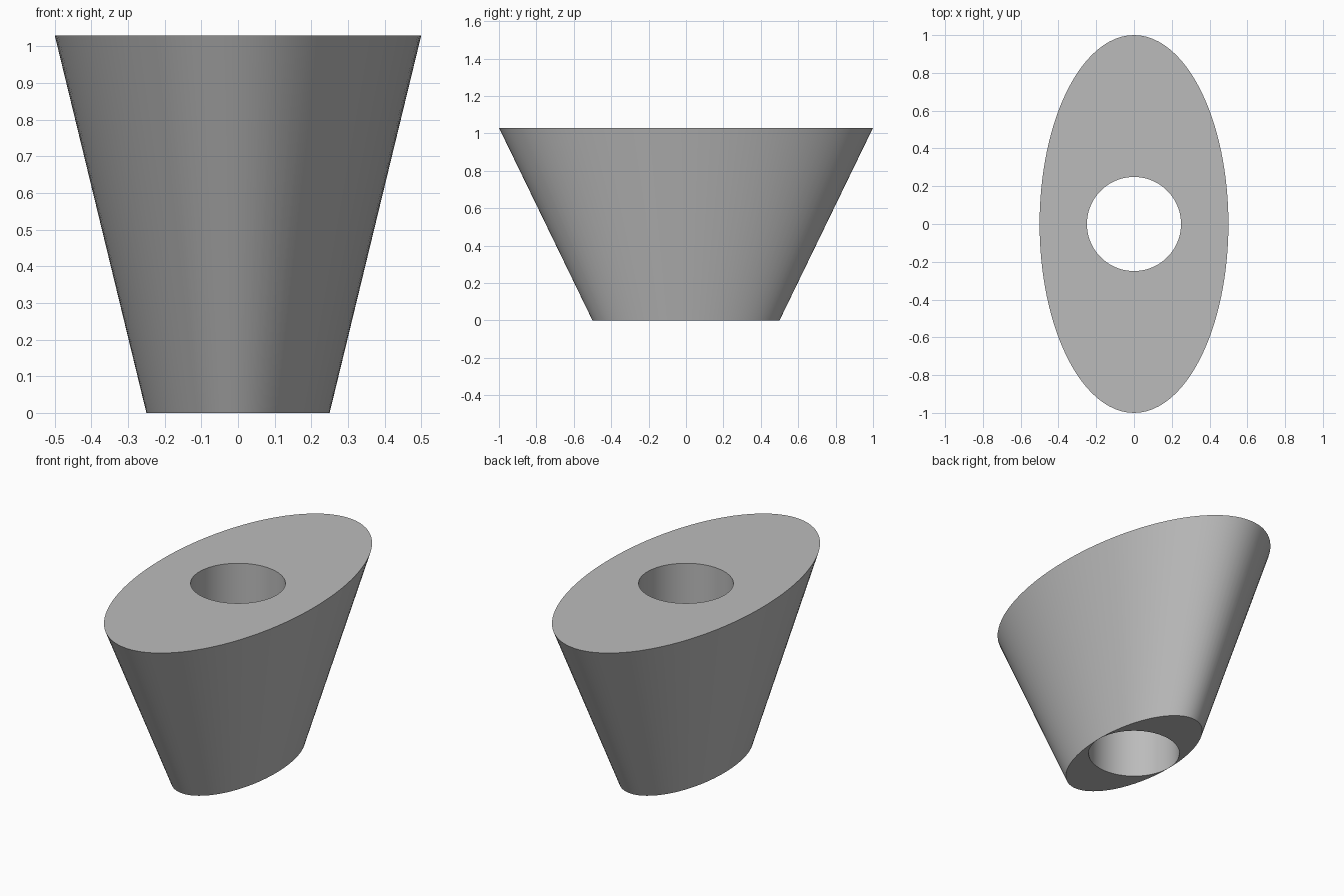
import bpy, bmesh
from math import cos, sin, pi, radians

cube = bpy.data.objects.get("Cube")
if cube:
    bpy.data.objects.remove(cube, do_unlink=True)

SEGMENTS = 96
HEIGHT = 1.03
BORE = 0.249

# Plain grey material
grey = bpy.data.materials.new("grey")
grey.use_nodes = True
colour = (0.5, 0.5, 0.5, 1)
grey.diffuse_color = colour
grey.node_tree.nodes["Principled BSDF"].inputs["Base Color"].default_value = colour

bm = bmesh.new()


def ring(rx, ry, z):
    angles = [2 * pi * i / SEGMENTS for i in range(SEGMENTS)]
    return [bm.verts.new((rx * cos(a), ry * sin(a), z)) for a in angles]


# Tapered elliptical wall, flat rims and straight round bore
rings = [
    ring(0.25, 0.5, 0),
    ring(0.5, 1, HEIGHT),
    ring(BORE, BORE, HEIGHT),
    ring(BORE, BORE, 0),
]
for k, lower in enumerate(rings):
    upper = rings[(k + 1) % len(rings)]
    for i in range(SEGMENTS):
        j = (i + 1) % SEGMENTS
        bm.faces.new((lower[i], lower[j], upper[j], upper[i]))
bmesh.ops.recalc_face_normals(bm, faces=bm.faces)

mesh = bpy.data.meshes.new("tapered_oval_body")
bm.to_mesh(mesh)
bm.free()
mesh.materials.append(grey)
body = bpy.data.objects.new("tapered_oval_body", mesh)
bpy.context.collection.objects.link(body)

# Smooth walls with crisp rims
bpy.ops.object.select_all(action="DESELECT")
body.select_set(True)
bpy.context.view_layer.objects.active = body
bpy.ops.object.shade_smooth_by_angle(angle=radians(30))
